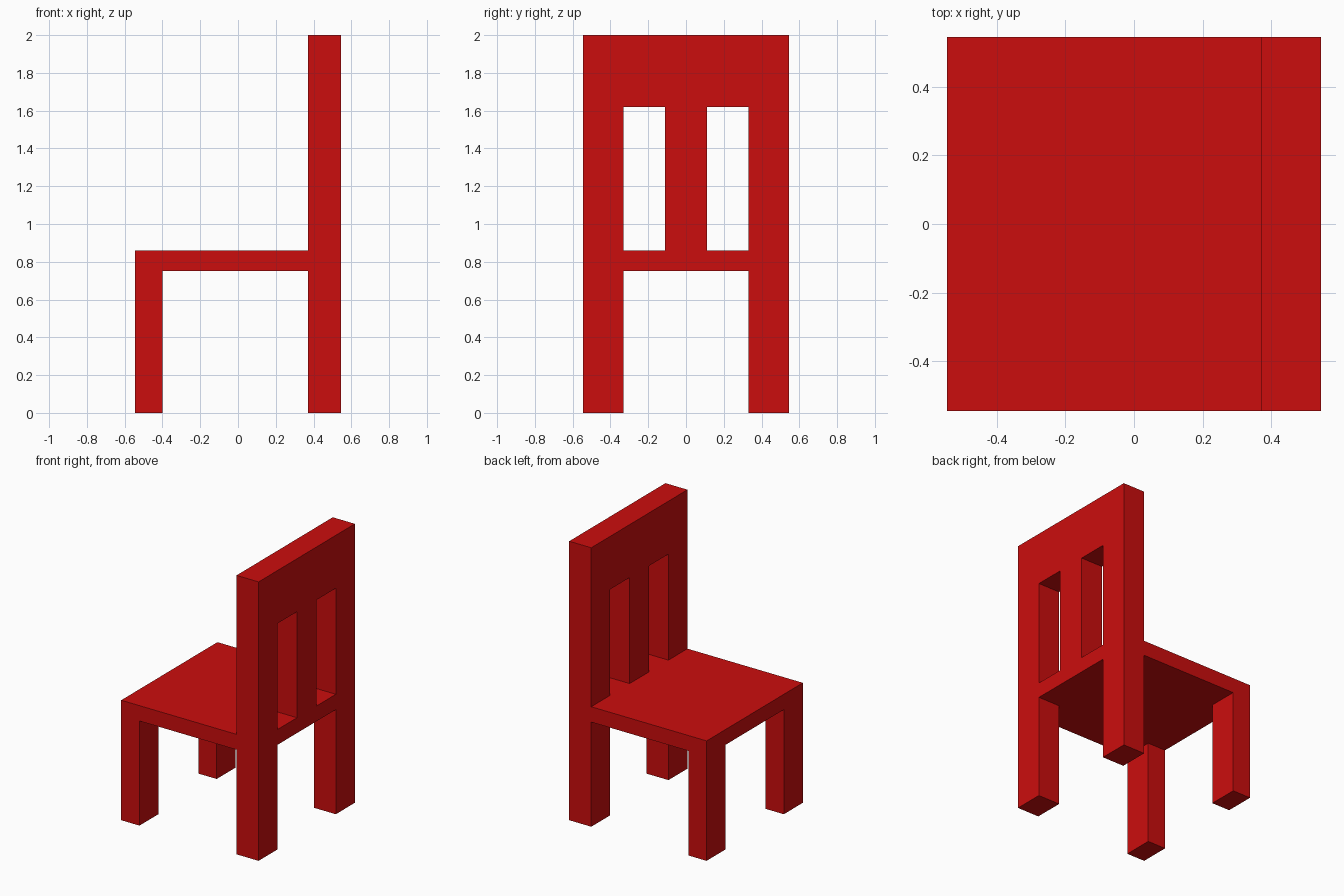
import bpy
import bmesh

cube = bpy.data.objects.get("Cube")
if cube:
    bpy.data.objects.remove(cube, do_unlink=True)

red = bpy.data.materials.new("red_paint")
red.use_nodes = True
red.diffuse_color = (0.6, 0.004, 0.004, 1)
red.node_tree.nodes["Principled BSDF"].inputs["Base Color"].default_value = red.diffuse_color


def box(name, x, y, z):
    """Flat-faced block spanning the given (min, max) ranges."""
    bm = bmesh.new()
    bmesh.ops.create_cube(bm, size=1)
    for v in bm.verts:
        v.co = [r[0] if c < 0 else r[1] for c, r in zip(v.co, (x, y, z))]
    mesh = bpy.data.meshes.new(name)
    bm.to_mesh(mesh)
    bm.free()
    mesh.materials.append(red)
    obj = bpy.data.objects.new(name, mesh)
    bpy.context.collection.objects.link(obj)
    return obj


HALF = 0.545          # half the footprint
INNER = 0.33          # inner side of the legs and posts
BACK = (0.37, HALF)   # thickness of the backrest
SEAT = (0.75, 0.86)   # thickness of the seat
RAIL = 1.62           # underside of the top rail
TOP = 2.0

# Seat and the rail that carries it through between the back posts
box("seat", (-HALF, BACK[0]), (-HALF, HALF), SEAT)
box("seat_rear_rail", BACK, (-INNER, INNER), SEAT)

# Front legs, and back legs that run up as backrest posts
for side, y in (("left", (INNER, HALF)), ("right", (-HALF, -INNER))):
    box("front_leg_" + side, (-HALF, -0.40), y, (0, SEAT[0]))
    box("back_post_" + side, BACK, y, (0, TOP))

# Backrest centre slat and top rail
box("back_slat", BACK, (-0.11, 0.11), (SEAT[1], RAIL))
box("back_top_rail", BACK, (-INNER, INNER), (RAIL, TOP))
